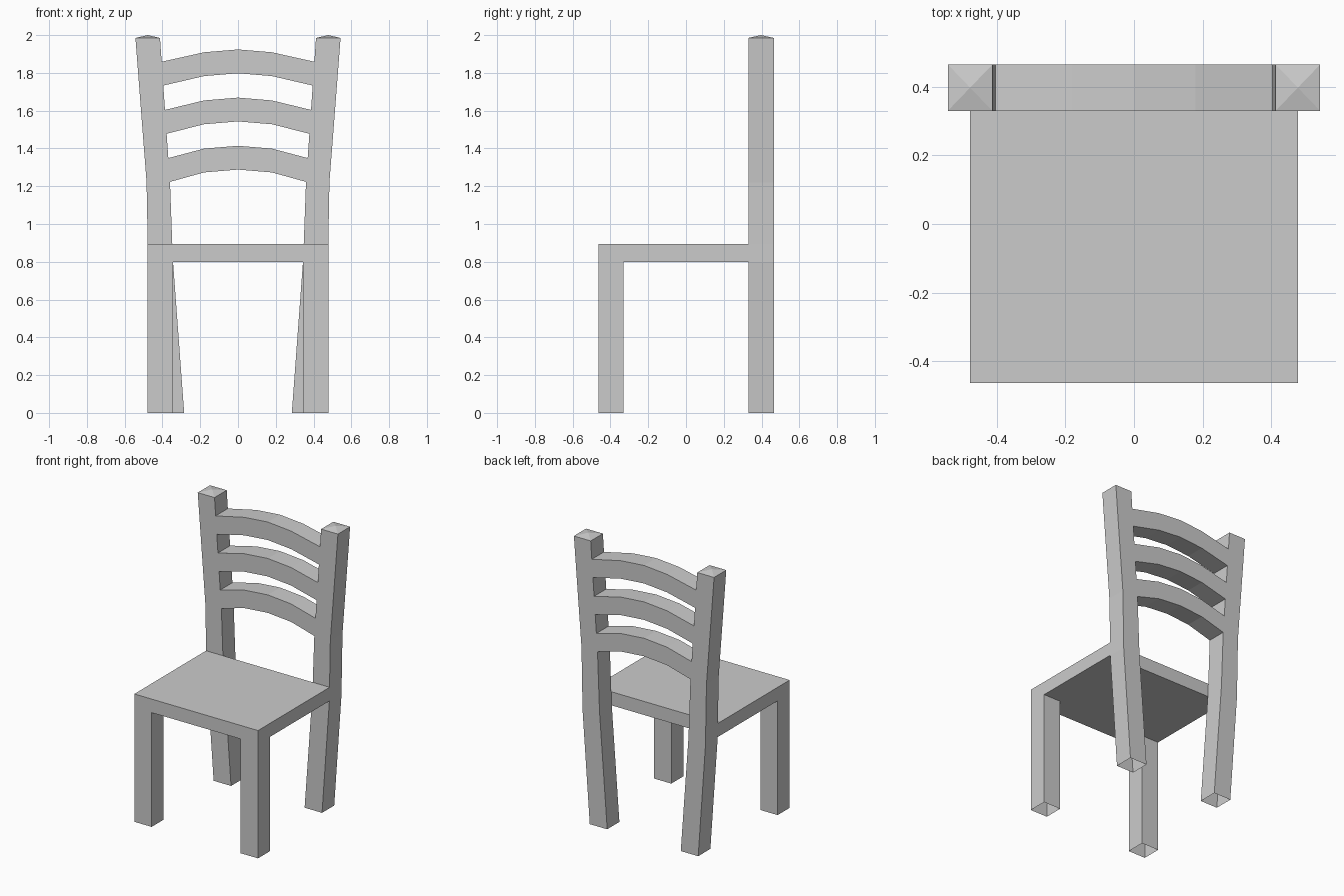
import bpy
import bmesh

if "Cube" in bpy.data.objects:
    bpy.data.objects.remove(bpy.data.objects["Cube"])

Y0, Y1 = 0.33, 0.465      # depth range of the back posts and slats


def make_object(name, bm, mirror=False):
    bmesh.ops.recalc_face_normals(bm, faces=bm.faces)
    mesh = bpy.data.meshes.new(name)
    bm.to_mesh(mesh)
    bm.free()
    obj = bpy.data.objects.new(name, mesh)
    bpy.context.collection.objects.link(obj)
    if mirror:
        obj.modifiers.new("mirror", 'MIRROR').use_axis[0] = True
    return obj


def loft(sections, y0, y1, tip=None):
    """Square tube through (z, inner x, outer x) sections, open at the foot."""
    bm = bmesh.new()
    rings = [[bm.verts.new((x, y, z)) for x, y in
              ((a, y0), (b, y0), (b, y1), (a, y1))] for z, a, b in sections]
    for low, high in zip(rings, rings[1:]):
        for i in range(4):
            j = (i + 1) % 4
            bm.faces.new((low[i], low[j], high[j], high[i]))
    if tip:
        z, a, b = sections[-1]
        apex = bm.verts.new(((a + b) / 2, (y0 + y1) / 2, tip))
        for i in range(4):
            bm.faces.new((rings[-1][i], rings[-1][(i + 1) % 4], apex))
    return bm


# Seat slab
bm = bmesh.new()
bmesh.ops.create_cube(bm, size=1)
bmesh.ops.scale(bm, vec=(0.958, Y0 + 0.463, 0.095), verts=bm.verts)
bmesh.ops.translate(bm, vec=(0, (Y0 - 0.463) / 2, 0.8475), verts=bm.verts)
make_object("seat", bm)

# Front legs, hollow at the foot
make_object("front_legs", loft([(0, 0.345, 0.479), (0.8, 0.345, 0.479)],
                               -0.463, -0.33), mirror=True)

# Back legs running up into splayed posts with pyramid caps
posts = [(0, 0.285, 0.42), (0.8, 0.344, 0.477), (0.895, 0.348, 0.478),
         (1.22, 0.360, 0.484), (1.985, 0.413, 0.543)]
make_object("back_posts", loft(posts, Y0, Y1, tip=2.0), mirror=True)


# Arched back slats, ends cut to the slope of the posts
def slat(name, base):
    def inner(z):
        return 0.360 + (z - 1.22) * 0.0693
    def arch(z):
        e = inner(z)
        return [(-e, z), (-0.18, z + 0.05), (0, z + 0.065),
                (0.18, z + 0.05), (e, z)]
    low, high = arch(base), arch(base + 0.126)
    bm = bmesh.new()
    rings = [[bm.verts.new((x, y, z)) for (x, z), y in
              ((l, Y0), (l, Y1), (h, Y1), (h, Y0))] for l, h in zip(low, high)]
    for a, b in zip(rings, rings[1:]):
        for i in range(4):
            j = (i + 1) % 4
            bm.faces.new((a[i], a[j], b[j], b[i]))
    make_object(name, bm)


for name, base in (("lower_slat", 1.223), ("middle_slat", 1.478),
                   ("upper_slat", 1.733)):
    slat(name, base)
